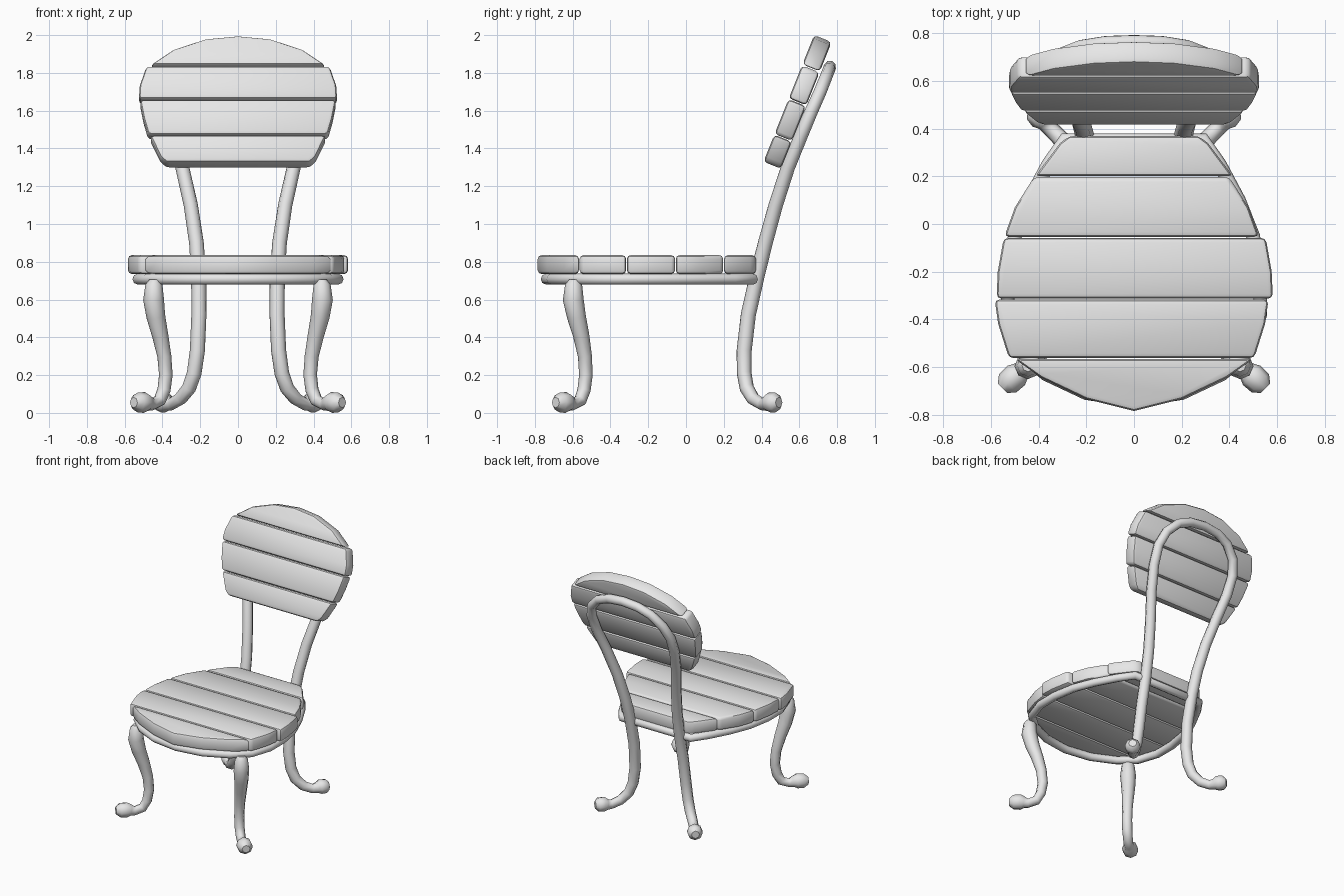
import bpy, bmesh, math
from mathutils import Matrix, Vector

if "Cube" in bpy.data.objects:
    bpy.data.objects.remove(bpy.data.objects["Cube"])

metal = bpy.data.materials.new("plain grey")
metal.diffuse_color = (0.8, 0.8, 0.8, 1)
metal.use_nodes = True
metal.node_tree.nodes["Principled BSDF"].inputs["Base Color"].default_value = metal.diffuse_color


def finish(obj, angle):
    obj.data.materials.clear()
    obj.data.materials.append(metal)
    bpy.ops.object.select_all(action='DESELECT')
    obj.select_set(True)
    bpy.context.view_layer.objects.active = obj
    if obj.type == 'CURVE':
        bpy.ops.object.convert(target='MESH')
    bpy.ops.object.shade_smooth_by_angle(angle=math.radians(angle))


def plank(name, half, thickness, matrix, shift=0.0):
    """Symmetric slab from (half width, position) pairs, with rounded edges."""
    outline = [(w + shift, v) for w, v in half]
    outline += [(-w + shift, v) for w, v in reversed(half) if w > 0]
    bm = bmesh.new()
    face = bm.faces.new([bm.verts.new((x, v, 0)) for x, v in outline])
    ext = bmesh.ops.extrude_face_region(bm, geom=[face])
    top = [g for g in ext["geom"] if isinstance(g, bmesh.types.BMVert)]
    bmesh.ops.translate(bm, vec=(0, 0, thickness), verts=top)
    bmesh.ops.recalc_face_normals(bm, faces=bm.faces)
    sharp = [e for e in bm.edges if e.calc_face_angle(0) > 0.6]
    bmesh.ops.bevel(bm, geom=sharp, offset=0.02, segments=2, profile=0.5,
                    affect='EDGES', clamp_overlap=True)
    bm.transform(matrix)
    bmesh.ops.recalc_face_normals(bm, faces=bm.faces)
    mesh = bpy.data.meshes.new(name)
    bm.to_mesh(mesh)
    bm.free()
    obj = bpy.data.objects.new(name, mesh)
    bpy.context.collection.objects.link(obj)
    finish(obj, 40)


def tube(name, points, cyclic=False):
    """Eight-sided tube through (x, y, z, radius) points."""
    curve = bpy.data.curves.new(name, 'CURVE')
    curve.dimensions = '3D'
    curve.bevel_depth = 1.0
    curve.bevel_resolution = 2
    curve.use_fill_caps = True
    spline = curve.splines.new('POLY')
    spline.points.add(len(points) - 1)
    for p, (x, y, z, r) in zip(spline.points, points):
        p.co = (x, y, z, 1)
        p.radius = r
    spline.use_cyclic_u = cyclic
    obj = bpy.data.objects.new(name, curve)
    bpy.context.collection.objects.link(obj)
    finish(obj, 60)


def mirrored(points):
    return [(-p[0], *p[1:]) for p in points]


# Seat planks, front to back
seat = [
    ([(0, -0.785), (0.20, -0.735), (0.39, -0.645), (0.50, -0.567)], 0.0),
    ([(0.515, -0.563), (0.56, -0.42), (0.575, -0.317)], -0.01),
    ([(0.58, -0.313), (0.575, -0.20), (0.55, -0.058)], 0.003),
    ([(0.535, -0.054), (0.49, 0.07), (0.41, 0.197)], -0.01),
    ([(0.415, 0.201), (0.31, 0.34), (0.27, 0.37)], 0.0),
]
for i, (half, shift) in enumerate(seat):
    plank(f"seat_plank_{i + 1}", half, 0.10,
          Matrix.Translation((0, 0, 0.735)), shift)

# Backrest planks, leaning back; positions run up the slope
lean = math.radians(21.8)
up = Vector((0, math.sin(lean), math.cos(lean)))
front = Vector((0, -math.cos(lean), math.sin(lean)))
side = Vector((1, 0, 0))
base = Vector((0, 0.41, 1.33)) - front * 0.10
slope = Matrix((side, up, front)).transposed().to_4x4()
slope.translation = base
back = [
    [(0.38, 0.0), (0.41, 0.03), (0.468, 0.154)],
    [(0.475, 0.158), (0.50, 0.25), (0.52, 0.357)],
    [(0.525, 0.361), (0.52, 0.44), (0.485, 0.549)],
    [(0.465, 0.555), (0.34, 0.645), (0.17, 0.705), (0, 0.722)],
]
for i, half in enumerate(back):
    plank(f"back_plank_{i + 1}", half, 0.10, slope)

# Ring under the seat
ring = [(0.20, -0.71), (0.37, -0.63), (0.48, -0.53), (0.53, -0.38), (0.53, -0.22),
        (0.50, -0.05), (0.44, 0.10), (0.36, 0.25), (0.29, 0.355)]
ring = [(x, y, 0.708, 0.029) for x, y in ring]
tube("seat_ring", [(0, -0.74, 0.708, 0.029)] + ring + mirrored(ring)[::-1], True)

# Front legs with ball feet
front_leg = [
    (0.445, -0.595, 0.705, 0.025), (0.445, -0.595, 0.68, 0.045),
    (0.447, -0.597, 0.60, 0.055), (0.435, -0.58, 0.51, 0.050),
    (0.412, -0.555, 0.41, 0.043), (0.39, -0.535, 0.30, 0.037),
    (0.382, -0.53, 0.20, 0.036), (0.392, -0.54, 0.12, 0.035),
    (0.415, -0.56, 0.065, 0.034), (0.455, -0.60, 0.045, 0.033),
    (0.475, -0.618, 0.052, 0.042), (0.495, -0.636, 0.055, 0.055),
    (0.53, -0.668, 0.055, 0.053), (0.552, -0.69, 0.055, 0.028),
]
tube("front_leg_right", front_leg)
tube("front_leg_left", mirrored(front_leg))

# Back legs and backrest arch in one continuous tube
back_frame = [
    (0.425, 0.492, 0.055, 0.028), (0.41, 0.474, 0.055, 0.052),
    (0.385, 0.444, 0.055, 0.054), (0.37, 0.426, 0.05, 0.040),
    (0.35, 0.40, 0.048, 0.034), (0.305, 0.355, 0.075, 0.036),
    (0.26, 0.322, 0.13, 0.038), (0.232, 0.308, 0.21, 0.039),
    (0.215, 0.308, 0.33, 0.040), (0.207, 0.33, 0.52, 0.040),
    (0.208, 0.375, 0.72, 0.040), (0.22, 0.42, 0.90, 0.039),
    (0.25, 0.475, 1.10, 0.038), (0.295, 0.54, 1.30, 0.037),
    (0.33, 0.61, 1.47, 0.036), (0.335, 0.665, 1.60, 0.035),
    (0.30, 0.71, 1.70, 0.034), (0.22, 0.742, 1.78, 0.033),
    (0.12, 0.758, 1.82, 0.033),
]
arch_top = [(0, 0.762, 1.832, 0.033)]
tube("back_frame", back_frame + arch_top + mirrored(back_frame)[::-1])
